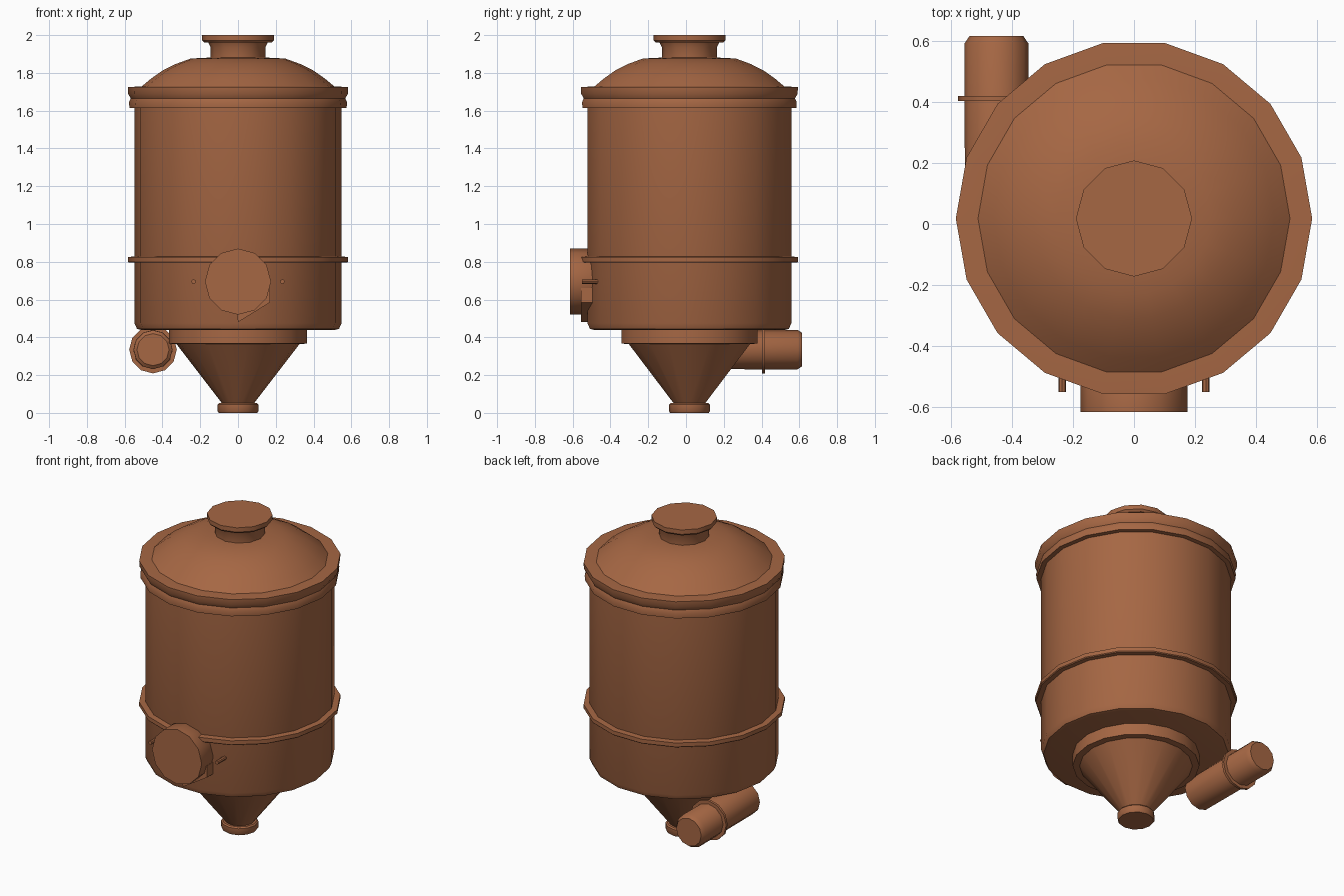
import bpy, bmesh, math
from mathutils import Matrix, Vector

cube = bpy.data.objects.get("Cube")
if cube:
    bpy.data.objects.remove(cube, do_unlink=True)

COPPER = (0.38, 0.135, 0.057, 1.0)
mat = bpy.data.materials.new("copper_brown")
mat.use_nodes = True
mat.diffuse_color = COPPER
mat.node_tree.nodes["Principled BSDF"].inputs["Base Color"].default_value = COPPER

AXIS_Y = 0.018  # vessel centre line


def finish(name, bm):
    bmesh.ops.recalc_face_normals(bm, faces=bm.faces[:])
    mesh = bpy.data.meshes.new(name)
    bm.to_mesh(mesh)
    bm.free()
    mesh.materials.append(mat)
    obj = bpy.data.objects.new(name, mesh)
    bpy.context.collection.objects.link(obj)
    bpy.ops.object.select_all(action='DESELECT')
    obj.select_set(True)
    bpy.context.view_layer.objects.active = obj
    bpy.ops.object.shade_smooth_by_angle(angle=math.radians(40))
    return obj


def lathe(name, profile, sides, origin=(0, AXIS_Y, 0), along_y=False):
    """Turn (radius, height) points into a capped solid about z or y."""
    bm = bmesh.new()
    rings = []
    for r, h in profile:
        ring = []
        for i in range(sides):
            a = 2 * math.pi * i / sides
            ring.append(bm.verts.new((r * math.cos(a), r * math.sin(a), h)))
        rings.append(ring)
    for low, high in zip(rings, rings[1:]):
        for i in range(sides):
            j = (i + 1) % sides
            bm.faces.new((low[i], low[j], high[j], high[i]))
    bm.faces.new(rings[0])
    bm.faces.new(rings[-1])
    turn = Matrix.Rotation(-math.pi / 2, 4, 'X') if along_y else Matrix()
    bm.transform(Matrix.Translation(Vector(origin)) @ turn)
    return finish(name, bm)


# Vessel
lathe("tank_body", [(0.515, 0.44), (0.535, 0.445), (0.548, 0.475), (0.548, 1.65)], 18)
lathe("middle_flange", [(0.578, 0.795), (0.583, 0.80), (0.583, 0.825), (0.55, 0.828)], 18)
lathe("lid_rim", [(0.55, 1.613), (0.575, 1.615), (0.577, 1.645), (0.568, 1.665),
                  (0.582, 1.69), (0.583, 1.725), (0.52, 1.728)], 18)
lathe("lid_dome", [(0.52, 1.72), (0.46, 1.77), (0.40, 1.812), (0.33, 1.847),
                   (0.25, 1.876), (0.13, 1.882)], 18)

# Top inlet
lathe("inlet_neck", [(0.145, 1.87), (0.145, 1.935), (0.16, 1.965)], 12)
lathe("inlet_cap", [(0.178, 1.96), (0.19, 1.972), (0.19, 2.0)], 12)

# Discharge hopper
lathe("hopper_collar", [(0.335, 0.365), (0.366, 0.367), (0.366, 0.445)], 18)
lathe("hopper_cone", [(0.08, 0.045), (0.33, 0.37)], 18)
lathe("outlet_ring", [(0.102, 0.0), (0.108, 0.008), (0.108, 0.044), (0.10, 0.052)], 12)

# Side pipe under the tank
PIPE = (-0.45, 0, 0.335)
lathe("side_pipe", [(0.085, 0.03), (0.103, 0.045), (0.105, 0.59), (0.088, 0.615)],
      12, PIPE, True)
lathe("side_pipe_flange", [(0.126, 0.402), (0.126, 0.418)], 12, PIPE, True)

# Front hatch with its locking pins
lathe("front_hatch", [(0.175, -0.615), (0.175, -0.50), (0.15, -0.46)], 12, (0, 0, 0.695), True)
for side, x in (("left", 0.235), ("right", -0.235)):
    lathe(side + "_hatch_pin", [(0.012, -0.55), (0.012, -0.44)], 8, (x, 0, 0.695), True)

# Angled bracket under the hatch
bm = bmesh.new()
outline = [(0.17, 0.66), (0.17, 0.585), (0.0, 0.48), (-0.01, 0.56)]
base = bm.faces.new([bm.verts.new((x, -0.555, z)) for x, z in outline])
ext = bmesh.ops.extrude_face_region(bm, geom=[base])
bmesh.ops.translate(bm, vec=(0, 0.09, 0),
                    verts=[g for g in ext["geom"] if isinstance(g, bmesh.types.BMVert)])
finish("hatch_bracket", bm)
